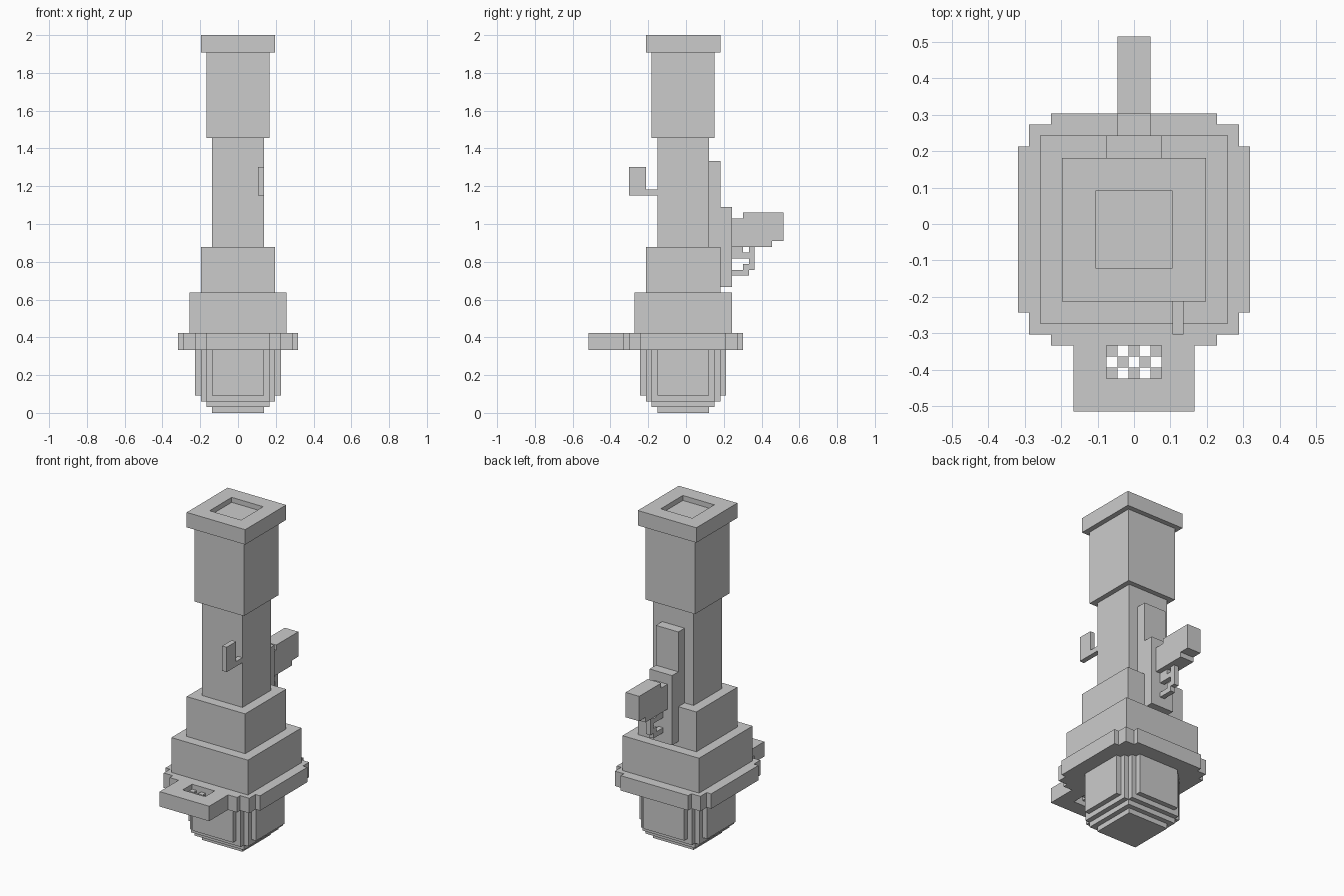
import bpy, bmesh
from mathutils import Vector

if "Cube" in bpy.data.objects:
    bpy.data.objects.remove(bpy.data.objects["Cube"])

V = 2 / 66      # one block unit; all sizes below are in blocks
CY = -0.5       # the body axis sits half a block towards the front


def prism(name, pts, lo, hi, axis='z'):
    """Extrude an outline: (x, y) along z, or (y, z) along x."""
    bm = bmesh.new()
    place = (lambda a, b, c: (a, b, c)) if axis == 'z' else (lambda a, b, c: (c, a, b))
    face = bm.faces.new([bm.verts.new(Vector(place(a, b, lo)) * V) for a, b in pts])
    ext = bmesh.ops.extrude_face_region(bm, geom=[face])
    step = Vector(place(0, 0, hi - lo)) * V
    bmesh.ops.translate(bm, vec=step, verts=[g for g in ext['geom'] if isinstance(g, bmesh.types.BMVert)])
    bmesh.ops.recalc_face_normals(bm, faces=bm.faces)
    me = bpy.data.meshes.new(name)
    bm.to_mesh(me)
    bm.free()
    ob = bpy.data.objects.new(name, me)
    bpy.context.collection.objects.link(ob)
    return ob


def box(name, x0, x1, y0, y1, z0, z1):
    return prism(name, [(x0, y0), (x1, y0), (x1, y1), (x0, y1)], z0, z1)


def tier(name, half, z0, z1):
    return box(name, -half, half, CY - half, CY + half, z0, z1)


def stepped(corners):
    """Outline with stepped corners, mirrored from one quadrant."""
    q = [corners[0]]
    for (_, ya), (xb, yb) in zip(corners, corners[1:]):
        q += [(xb, ya), (xb, yb)]
    top = q + [(-x, y) for x, y in reversed(q)]
    return [(x, y + CY) for x, y in top + [(-x, -y) for x, y in top]]


def cut(ob, cutter):
    mod = ob.modifiers.new("opening", 'BOOLEAN')
    mod.operation = 'DIFFERENCE'
    mod.solver = 'EXACT'
    mod.object = cutter
    cutter.hide_render = True
    cutter.hide_set(True)


# rounded foot, stepping out from the bottom
tier("foot_bottom", 4.5, 0, 1)
tier("foot_lower_step", 5.5, 1, 2)
prism("foot_upper_step", stepped([(6.5, 5.5), (5.5, 6.5)]), 2, 3)
prism("foot_body", stepped([(7.5, 4.5), (6.5, 5.5), (5.5, 6.5), (4.5, 7.5)]), 3, 11)

# flange with front tab and its opening
outline = stepped([(10.5, 7.5), (9.5, 9.5), (7.5, 10.5)])
i = outline.index((-7.5, -11.0)) + 1
outline[i:i] = [(-5.5, -11), (-5.5, -17), (5.5, -17), (5.5, -11)]
flange = prism("flange", outline, 11, 14)
cut(flange, box("tab_cutter", -2.5, 2.5, -14, -11, 10, 15))

# checkered grille in the tab opening
for c in range(5):
    for r in range(3):
        if (c + r) % 2 == 0:
            box("grille_block", c - 2.5, c - 1.5, r - 14, r - 13, 12, 13)

# stacked column
tier("lower_tier", 8.5, 14, 21)
tier("upper_tier", 6.5, 21, 29)
tier("shaft", 4.5, 29, 48)
tier("neck", 5.5, 48, 63)
cap = tier("cap", 6.5, 63, 66)
cut(cap, box("cap_cutter", -3.5, 3.5, -4, 3, 65, 67))

# back spine
box("spine_upper", -2.5, 2.5, 4, 6, 29, 44)
box("spine_lower", -2.5, 2.5, 6, 8, 22, 36)

# rear grip
prism("grip", [(8, 29), (15, 29), (15, 30), (17, 30), (17, 35), (10, 35), (10, 34), (8, 34)],
      -1.5, 1.5, 'x')

# trigger guard under the grip
prism("trigger", [(8, 27), (11, 27), (11, 28), (10, 28), (10, 29), (8, 29)], -0.5, 0.5, 'x')
prism("trigger_guard", [(8, 24), (11, 24), (11, 25), (12, 25), (12, 29), (11, 29), (11, 26), (10, 26),
                        (10, 25), (8, 25)], -0.5, 0.5, 'x')

# front sight hook
prism("front_hook", [(-10, 38), (-5, 38), (-5, 39), (-7, 39), (-7, 43), (-10, 43)], 3.5, 4.5, 'x')
